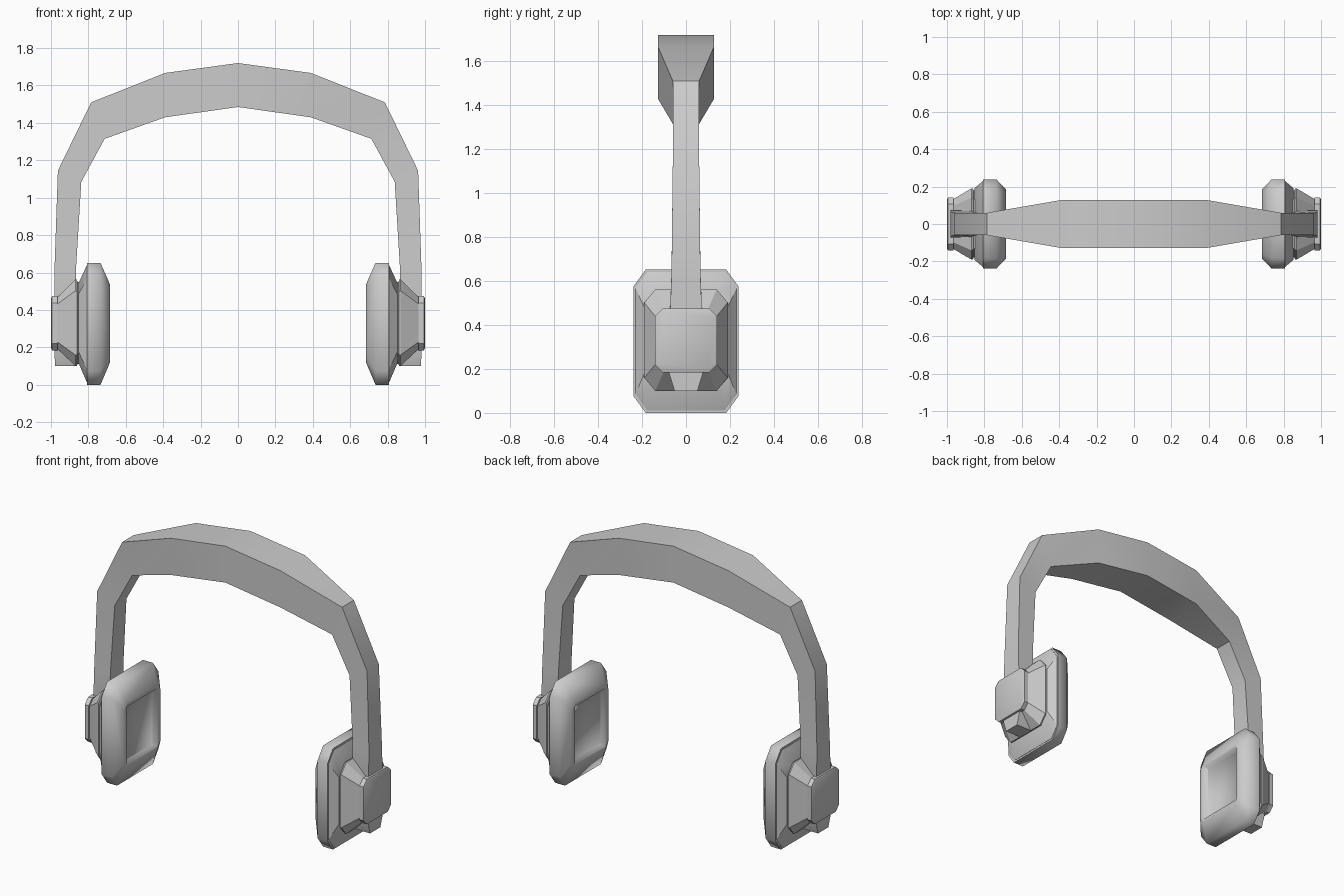
import bpy, bmesh, math

if "Cube" in bpy.data.objects:
    bpy.data.objects.remove(bpy.data.objects["Cube"])


def loft(name, rings, angle, mirror=True):
    """Skin a list of equal-length point rings, cap both ends, mirror in x."""
    bm = bmesh.new()
    loops = [[bm.verts.new(p) for p in ring] for ring in rings]
    n = len(rings[0])
    for a, b in zip(loops, loops[1:]):
        for i in range(n):
            j = (i + 1) % n
            bm.faces.new((a[i], a[j], b[j], b[i]))
    bm.faces.new(loops[0])
    bm.faces.new(loops[-1])
    bmesh.ops.recalc_face_normals(bm, faces=bm.faces)
    mesh = bpy.data.meshes.new(name)
    bm.to_mesh(mesh)
    bm.free()
    obj = bpy.data.objects.new(name, mesh)
    bpy.context.collection.objects.link(obj)
    bpy.ops.object.select_all(action='DESELECT')
    obj.select_set(True)
    bpy.context.view_layer.objects.active = obj
    bpy.ops.object.shade_smooth_by_angle(angle=math.radians(angle))
    if mirror:
        obj.modifiers.new("mirror", 'MIRROR')
    return obj


def octagon(x, hy, z0, z1, cy, cz):
    """Chamfered rectangle in the plane x, half width hy, from z0 to z1."""
    return [(x, hy, z0 + cz), (x, hy, z1 - cz), (x, hy - cy, z1), (x, cy - hy, z1),
            (x, -hy, z1 - cz), (x, -hy, z0 + cz), (x, cy - hy, z0), (x, hy - cy, z0)]


# Headband: outer x, z, inner x, z, half width, from the crown down one side
band = [
    (0.00, 1.72, 0.00, 1.485, 0.128),
    (0.39, 1.667, 0.39, 1.43, 0.128),
    (0.785, 1.51, 0.713, 1.315, 0.06),
    (0.963, 1.145, 0.838, 1.085, 0.06),
    (0.981, 0.62, 0.865, 0.64, 0.066),
    (0.981, 0.20, 0.865, 0.20, 0.083),
    (0.979, 0.10, 0.865, 0.10, 0.052),
]


def band_ring(s, ox, oz, ix, iz, w):
    return [(s * ox, -w, oz), (s * ox, w, oz), (s * ix, w, iz), (s * ix, -w, iz)]


rings = [band_ring(-1, *p) for p in reversed(band[1:])] + [band_ring(1, *p) for p in band]
loft("headband", rings, 30, mirror=False)

# Ear cushions with a recessed rectangular opening facing the head
loft("ear_cushion", [
    octagon(0.806, 0.238, 0.0, 0.652, 0.055, 0.075),
    octagon(0.735, 0.238, 0.0, 0.652, 0.055, 0.075),
    octagon(0.684, 0.185, 0.12, 0.535, 0.03, 0.04),
    octagon(0.684, 0.155, 0.14, 0.512, 0.004, 0.004),
    octagon(0.712, 0.145, 0.15, 0.502, 0.004, 0.004),
], 68)

# Hard shell behind each cushion
loft("ear_shell", [
    octagon(0.80, 0.23, 0.012, 0.64, 0.053, 0.072),
    octagon(0.808, 0.23, 0.012, 0.64, 0.053, 0.072),
    octagon(0.854, 0.19, 0.12, 0.54, 0.05, 0.06),
], 30)

# Tapered yoke plate
loft("yoke_plate", [
    octagon(0.845, 0.18, 0.11, 0.55, 0.05, 0.06),
    octagon(0.858, 0.18, 0.11, 0.55, 0.05, 0.06),
    octagon(0.862, 0.19, 0.10, 0.562, 0.05, 0.06),
    octagon(0.870, 0.19, 0.10, 0.562, 0.05, 0.06),
    octagon(0.968, 0.132, 0.195, 0.465, 0.035, 0.035),
], 30)

# Outer cap
loft("outer_cap", [
    octagon(0.966, 0.142, 0.184, 0.474, 0.036, 0.036),
    octagon(0.994, 0.142, 0.184, 0.474, 0.036, 0.036),
    octagon(1.000, 0.13, 0.196, 0.462, 0.032, 0.032),
], 30)
